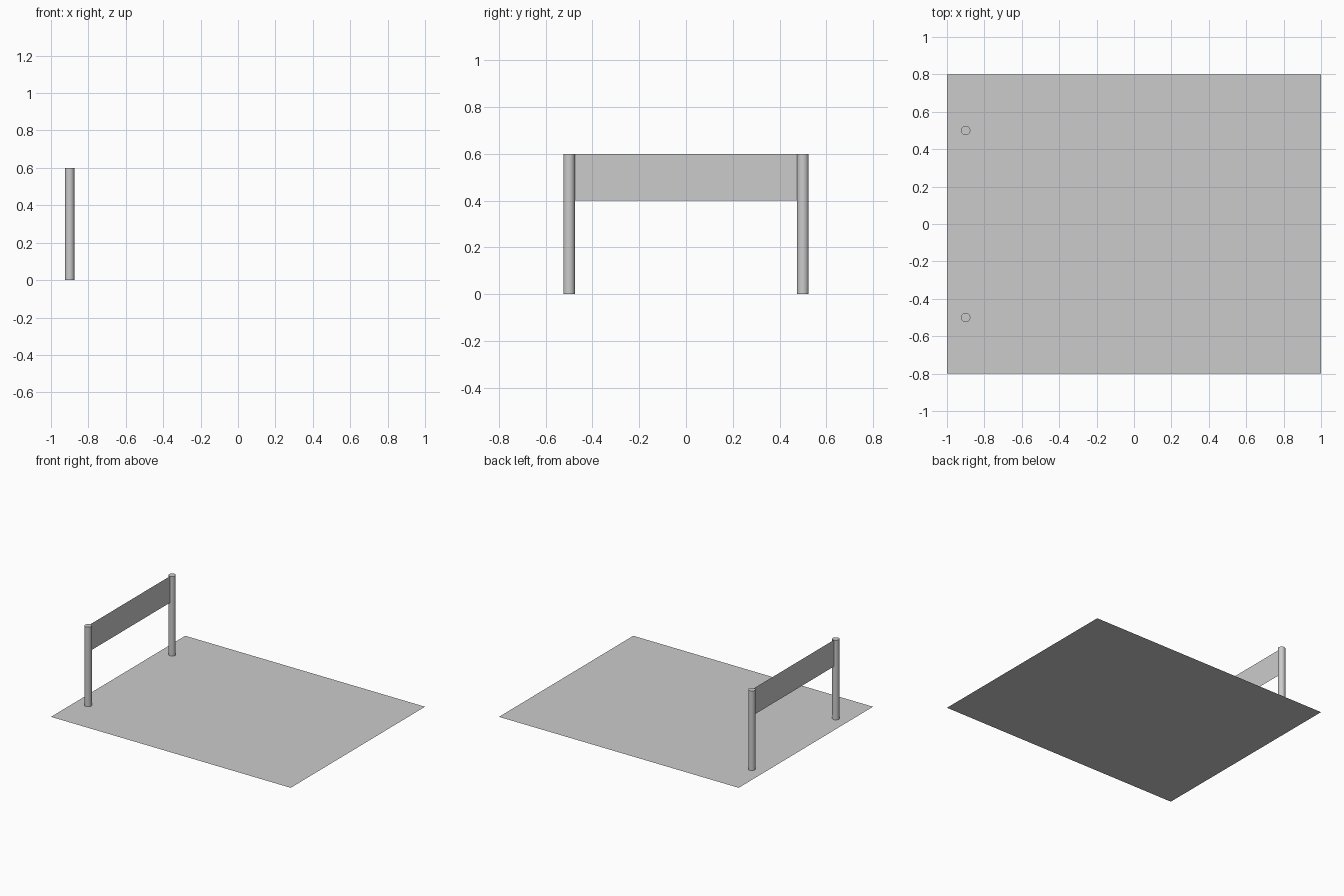
import bpy
import math

if "Cube" in bpy.data.objects:
    bpy.data.objects.remove(bpy.data.objects["Cube"])


def sheet(name, size_x, size_y, location, rotation=(0, 0, 0)):
    bpy.ops.mesh.primitive_plane_add(size=1, location=location, rotation=rotation)
    obj = bpy.context.object
    obj.name = name
    obj.scale = (size_x, size_y, 1)
    bpy.ops.object.transform_apply(location=False, rotation=True, scale=True)
    return obj


def post(name, y):
    bpy.ops.mesh.primitive_cylinder_add(vertices=32, radius=0.025, depth=0.6,
                                        location=(-0.9, y, 0.3))
    bpy.context.object.name = name
    bpy.ops.object.shade_smooth_by_angle(angle=math.radians(30))


# Thin flat base sheet
sheet("base_sheet", 2.0, 1.6, (0, 0, 0))

# Pair of round posts near the left edge
post("front_post", -0.5)
post("back_post", 0.5)

# Thin upright panel between the posts, facing +x
sheet("upright_panel", 0.2, 1.0, (-0.9, 0, 0.5), (0, math.radians(90), 0))
